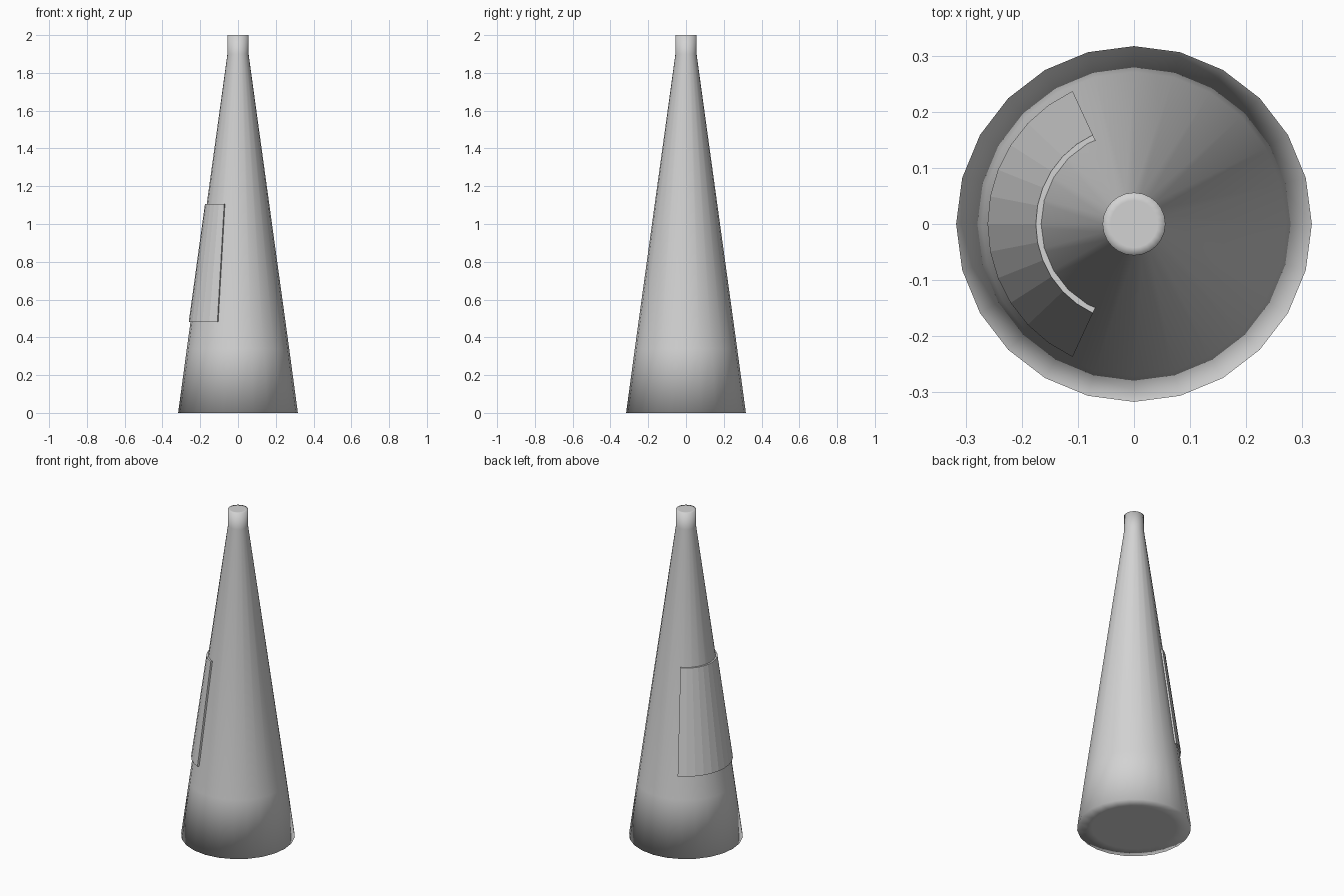
import bpy, bmesh, math

if "Cube" in bpy.data.objects:
    bpy.data.objects.remove(bpy.data.objects["Cube"])

grey = bpy.data.materials.new("light grey")
grey.diffuse_color = (0.65, 0.65, 0.65, 1)
grey.use_nodes = True
grey.node_tree.nodes["Principled BSDF"].inputs["Base Color"].default_value = grey.diffuse_color


def make_object(name, bm, smooth):
    bmesh.ops.recalc_face_normals(bm, faces=bm.faces)
    for f in bm.faces:
        f.smooth = smooth
    mesh = bpy.data.meshes.new(name)
    bm.to_mesh(mesh)
    bm.free()
    mesh.materials.append(grey)
    obj = bpy.data.objects.new(name, mesh)
    bpy.context.collection.objects.link(obj)
    return obj


def ring(bm, r, z, angles):
    return [bm.verts.new((r * math.cos(a), r * math.sin(a), z)) for a in angles]


def bridge(bm, a, b, closed):
    n = len(a)
    for i in range(n if closed else n - 1):
        j = (i + 1) % n
        bm.faces.new((a[i], a[j], b[j], b[i]))


# Tapered body with a short straight neck, 24 sides, inset rings on both caps
SIDES = 24
profile = [(0.235, 0), (0.317, 0), (0.271, 0.34), (0.056, 1.9), (0.056, 2.0), (0.042, 2.0)]
bm = bmesh.new()
around = [2 * math.pi * i / SIDES for i in range(SIDES)]
rings = [ring(bm, r, z, around) for r, z in profile]
for lower, upper in zip(rings, rings[1:]):
    bridge(bm, lower, upper, True)
bm.faces.new(rings[0])
bm.faces.new(rings[-1])
make_object("cone_body", bm, True)

# Thin curved label plate wrapped around the left side
SEGS = 12
start, end = math.radians(114.8), math.radians(245.2)
arc = [start + (end - start) * i / SEGS for i in range(SEGS + 1)]
section = [(0.244, 0.48), (0.261, 0.48), (0.175, 1.105), (0.160, 1.105)]
bm = bmesh.new()
rails = [ring(bm, r, z, arc) for r, z in section]
for i in range(4):
    bridge(bm, rails[i], rails[(i + 1) % 4], False)
for k in (0, -1):
    bm.faces.new([rail[k] for rail in rails])
make_object("label_plate", bm, False)
